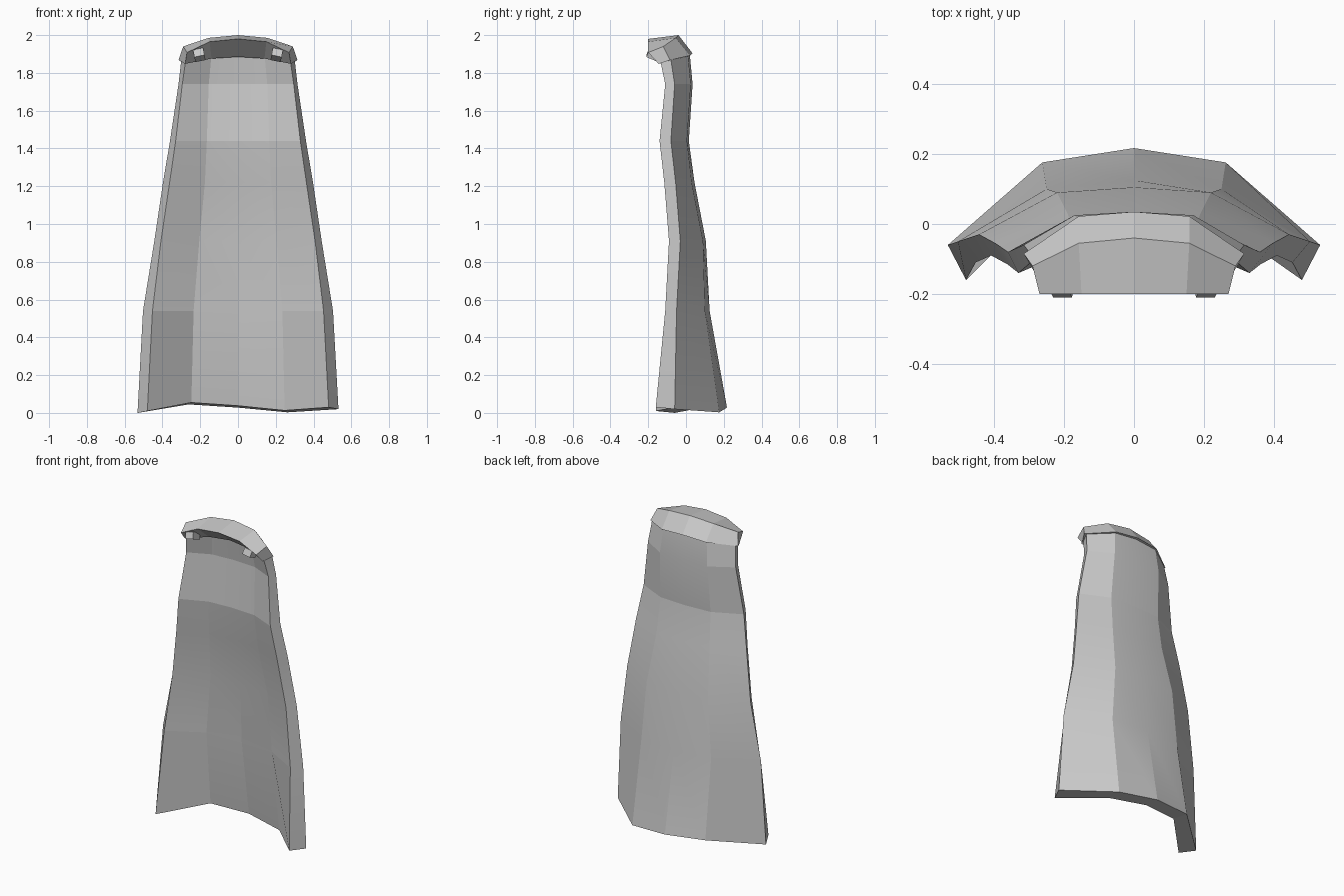
import bpy, bmesh, math
from mathutils import Matrix

if "Cube" in bpy.data.objects:
    bpy.data.objects.remove(bpy.data.objects["Cube"])

grey = bpy.data.materials.new("cloth grey")
grey.diffuse_color = (0.6, 0.6, 0.6, 1)
grey.use_nodes = True
grey.node_tree.nodes["Principled BSDF"].inputs["Base Color"].default_value = grey.diffuse_color


def finish(bm, name, smooth=None):
    bmesh.ops.recalc_face_normals(bm, faces=bm.faces)
    me = bpy.data.meshes.new(name)
    bm.to_mesh(me)
    bm.free()
    me.materials.append(grey)
    ob = bpy.data.objects.new(name, me)
    bpy.context.collection.objects.link(ob)
    if smooth:
        bpy.ops.object.select_all(action='DESELECT')
        ob.select_set(True)
        bpy.context.view_layer.objects.active = ob
        bpy.ops.object.shade_smooth_by_angle(angle=math.radians(smooth))
    return ob


def loft(name, rings, smooth=None):
    """Skin equal closed rings; both ends are closed with strips of quads."""
    bm = bmesh.new()
    rows = [[bm.verts.new(p) for p in r] for r in rings]
    n = len(rows[0])
    for a, b in zip(rows, rows[1:]):
        for i in range(n):
            j = (i + 1) % n
            bm.faces.new((a[i], a[j], b[j], b[i]))
    for r in (rows[0], rows[-1]):
        for i in range(n // 2 - 1):
            bm.faces.new((r[i], r[i + 1], r[n - 2 - i], r[n - 1 - i]))
    return finish(bm, name, smooth)


def mirrored(side, fold, mid):
    """Five points across the body from one half, left to right."""
    flip = lambda p: (-p[0], p[1], p[2])
    return [flip(side), flip(fold), mid, fold, side]


# Cape: z, outer side (x, y), outer fold (x, y), outer middle y, front edge (x, y), thickness
levels = [
    (0.02, (.532, -.06), (.262, .176), .217, (.48, -.16), .105),
    (0.54, (.503, -.05), (.25, .100), .125, (.453, -.11), .088),
    (0.91, (.443, -.03), (.22, .090), .105, (.408, -.09), .080),
    (1.22, (.397, -.055), (.19, .030), .045, (.362, -.115), .075),
    (1.44, (.36, -.08), (.18, .005), .015, (.33, -.14), .075),
    (1.74, (.315, -.06), (.17, .025), .035, (.295, -.11), .072),
    (1.90, (.30, -.08), (.155, .010), .020, (.278, -.135), .078),
]
hem = [0.0, 0.045, 0.028, 0.003, 0.02]      # uneven bottom edge, left to right
rings = []
for k, (z, side, fold, mid, edge, thick) in enumerate(levels):
    outer = mirrored((*side, z), (*fold, z), (0, mid, z))
    inner = mirrored((*edge, z), (fold[0] - .015, fold[1] - thick, z), (0, mid - thick, z))
    if k == 0:
        outer = [(x, y, h) for (x, y, _), h in zip(outer, hem)]
        inner = [(x, y, h + .01) for (x, y, _), h in zip(inner, hem)]
    if k == len(levels) - 1:
        outer[0], outer[4] = [(x, y, 1.87) for x, y, _ in (outer[0], outer[4])]
        inner[0], inner[4] = [(x, y, 1.86) for x, y, _ in (inner[0], inner[4])]
    rings.append(outer + inner[::-1])
loft("cape", rings, 10)

# Collar: four edges running across the shoulders
ridge = mirrored((.29, -.12, 1.94), (.158, -.055, 1.985), (0, -.04, 2.0))
back = mirrored((.315, -.085, 1.868), (.158, .022, 1.892), (0, .035, 1.903))
under = mirrored((.28, -.145, 1.848), (.14, -.095, 1.876), (0, -.08, 1.885))
front = mirrored((.27, -.20, 1.908), (.15, -.20, 1.965), (0, -.20, 1.98))
loft("collar", list(zip(ridge, back, under, front)))

# Clasps: small tilted blocks under the front of the collar
for s, name in ((-1, "left_clasp"), (1, "right_clasp")):
    bm = bmesh.new()
    mat = (Matrix.Translation((s * .205, -.17, 1.895)) @ Matrix.Rotation(s * .2, 4, 'Y')
           @ Matrix.Rotation(-.4, 4, 'X') @ Matrix.Diagonal((.055, .07, .042, 1)))
    bmesh.ops.create_cube(bm, size=1, matrix=mat)
    finish(bm, name)
